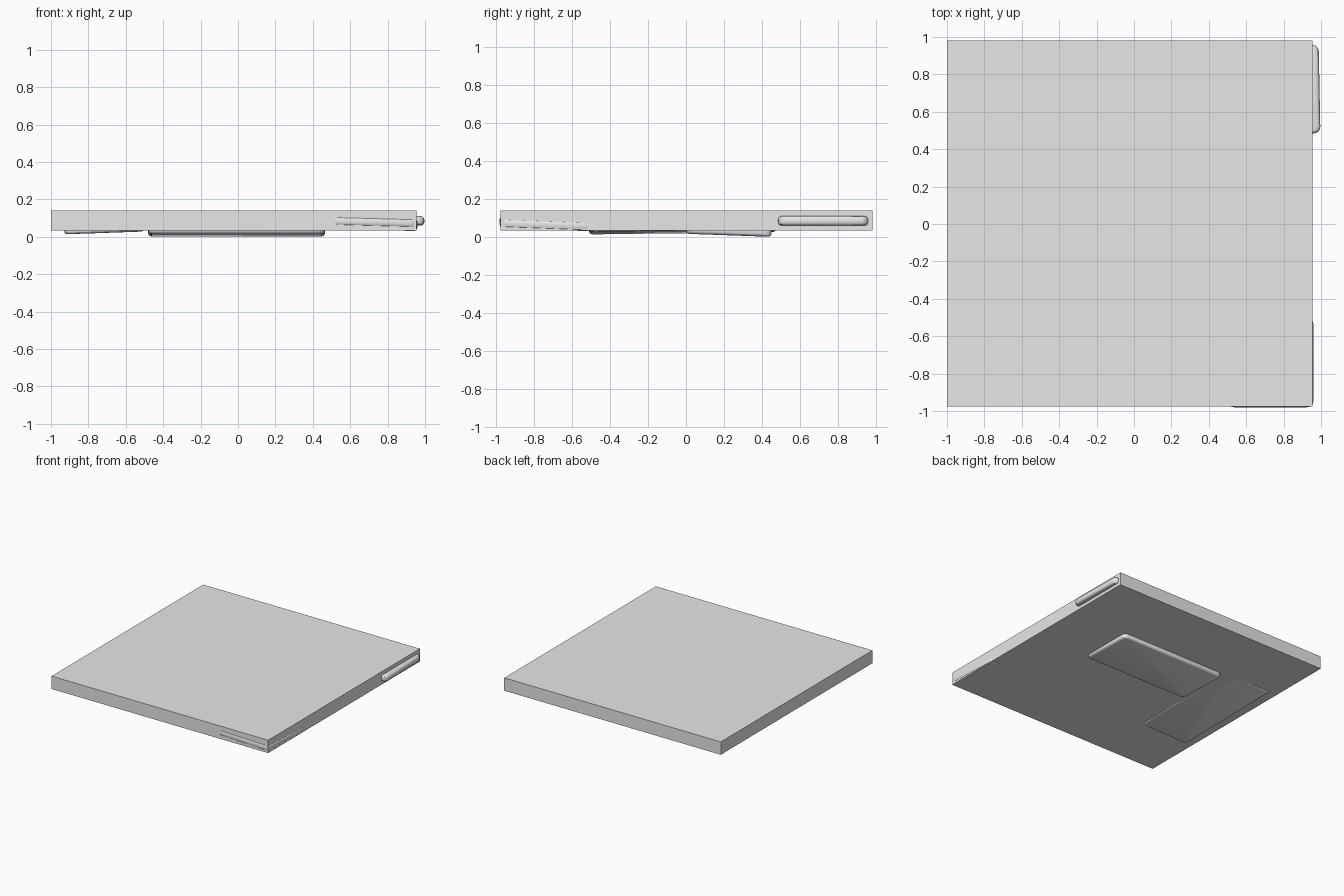
import bpy
import bmesh
from mathutils import Matrix, Vector

cube = bpy.data.objects.get("Cube")
if cube:
    bpy.data.objects.remove(cube, do_unlink=True)

grey = bpy.data.materials.new("light_grey")
grey.use_nodes = True
grey.diffuse_color = (0.8, 0.8, 0.8, 1)
grey.node_tree.nodes["Principled BSDF"].inputs["Base Color"].default_value = (0.8, 0.8, 0.8, 1)


def box_mesh(size):
    bm = bmesh.new()
    bmesh.ops.create_cube(bm, size=1, matrix=Matrix.Diagonal((*size, 1)))
    return bm


def finish(bm, name, center):
    bmesh.ops.translate(bm, verts=bm.verts, vec=center)
    mesh = bpy.data.meshes.new(name)
    bm.to_mesh(mesh)
    bm.free()
    mesh.materials.append(grey)
    obj = bpy.data.objects.new(name, mesh)
    bpy.context.collection.objects.link(obj)
    return obj


def cushion(name, x, y, z, slope_x=0, slope_y=0, skew=0):
    """Flat pad with rounded corners and rims, gently tilted."""
    lo, hi = Vector((x[0], y[0], z[0])), Vector((x[1], y[1], z[1]))
    bm = box_mesh(hi - lo)
    upright = [e for e in bm.edges
               if abs(e.verts[0].co.z - e.verts[1].co.z) > 0.01]
    bmesh.ops.bevel(bm, geom=upright, offset=0.035, segments=4,
                    profile=0.5, affect='EDGES')
    # Soften the top and bottom rims
    rims = [e for e in bm.edges
            if any(abs(f.normal.z) > 0.9 for f in e.link_faces)]
    bmesh.ops.bevel(bm, geom=rims, offset=0.018, segments=3,
                    profile=0.5, affect='EDGES')
    for v in bm.verts:
        v.co.z += slope_x * v.co.x + slope_y * v.co.y
        v.co.x += skew * v.co.y
    obj = finish(bm, name, (lo + hi) / 2)
    bpy.ops.object.select_all(action='DESELECT')
    obj.select_set(True)
    bpy.context.view_layer.objects.active = obj
    bpy.ops.object.shade_smooth_by_angle()


# Main square slab
finish(box_mesh((1.955, 1.955, 0.105)), "slab", (-0.0225, 0.0025, 0.0875))

# Pads under the slab
cushion("center_pad", (-0.48, 0.465), (0, 0.45), (0.009, 0.059), slope_y=-0.036)
cushion("side_pad", (-0.93, -0.5), (-0.51, 0.475), (0.0265, 0.0765),
        slope_x=0.035, slope_y=0.012)

# Pads emerging from the slab edges
cushion("rear_edge_pad", (0.5, 0.992), (0.485, 0.958), (0.06, 0.11), skew=-0.02)
cushion("front_corner_pad", (0.5, 0.959), (-0.98, -0.5), (0.045, 0.095),
        slope_x=-0.027, slope_y=-0.037)
